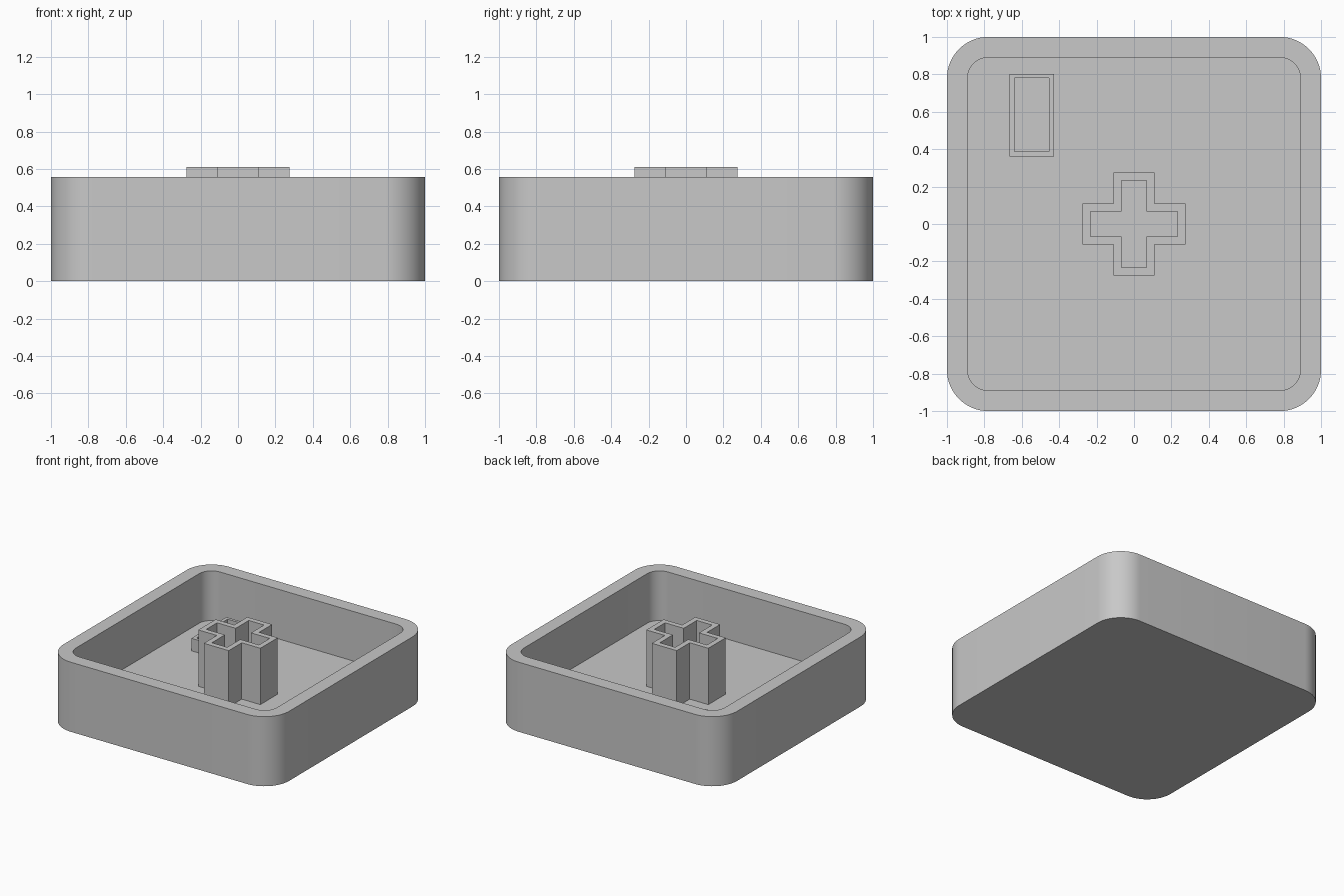
import bpy
import bmesh
import math

cube = bpy.data.objects.get("Cube")
if cube:
    bpy.data.objects.remove(cube, do_unlink=True)

grey = bpy.data.materials.new("plain grey")
grey.use_nodes = True
grey.diffuse_color = (0.58, 0.58, 0.58, 1)
grey.node_tree.nodes["Principled BSDF"].inputs["Base Color"].default_value = grey.diffuse_color

HEIGHT = 0.557
FLOOR = 0.16


def rounded_square(half, radius, steps=16):
    """Outline of a square with rounded corners, counter-clockwise."""
    pts = []
    c = half - radius
    for k, (sx, sy) in enumerate([(1, 1), (-1, 1), (-1, -1), (1, -1)]):
        for i in range(steps + 1):
            a = math.pi / 2 * (k + i / steps)
            pts.append((sx * c + radius * math.cos(a), sy * c + radius * math.sin(a)))
    return pts


def cross(arm, half):
    """Outline of a plus shape, counter-clockwise."""
    quarter = [(arm, -half), (arm, half), (half, half)]
    pts = []
    for k in range(4):
        c, s = round(math.cos(k * math.pi / 2)), round(math.sin(k * math.pi / 2))
        pts += [(x * c - y * s, x * s + y * c) for x, y in quarter]
    return pts


def rectangle(x0, y0, x1, y1):
    return [(x0, y0), (x1, y0), (x1, y1), (x0, y1)]


def hollow(name, outer, inner, bottom, top, inner_bottom, capped=False):
    """Wall between two matching outlines, optionally closed below and inside."""
    bm = bmesh.new()
    rings = [[bm.verts.new((x, y, z)) for x, y in outline]
             for outline, z in [(outer, bottom), (outer, top),
                                (inner, top), (inner, inner_bottom)]]
    n = len(outer)
    for low, high in zip(rings, rings[1:]):
        for i in range(n):
            j = (i + 1) % n
            bm.faces.new((low[i], low[j], high[j], high[i]))
    if capped:
        bm.faces.new(rings[0][::-1])
        bm.faces.new(rings[3])
    mesh = bpy.data.meshes.new(name)
    bm.to_mesh(mesh)
    bm.free()
    mesh.materials.append(grey)
    obj = bpy.data.objects.new(name, mesh)
    bpy.context.collection.objects.link(obj)
    bpy.ops.object.select_all(action="DESELECT")
    obj.select_set(True)
    bpy.context.view_layer.objects.active = obj
    bpy.ops.object.shade_smooth_by_angle(angle=math.radians(30))
    return obj


# Open tray with rounded corners
hollow("tray", rounded_square(1, 0.22), rounded_square(0.89, 0.11),
       0, HEIGHT, FLOOR, capped=True)

# Hollow plus-shaped stem rising just above the rim
hollow("stem", cross(0.275, 0.11), cross(0.233, 0.068), FLOOR, 0.611, FLOOR)

# Low rectangular frame on the floor
hollow("floor_frame", rectangle(-0.665, 0.36, -0.427, 0.803),
       rectangle(-0.638, 0.387, -0.454, 0.78), FLOOR, FLOOR + 0.1, FLOOR)
